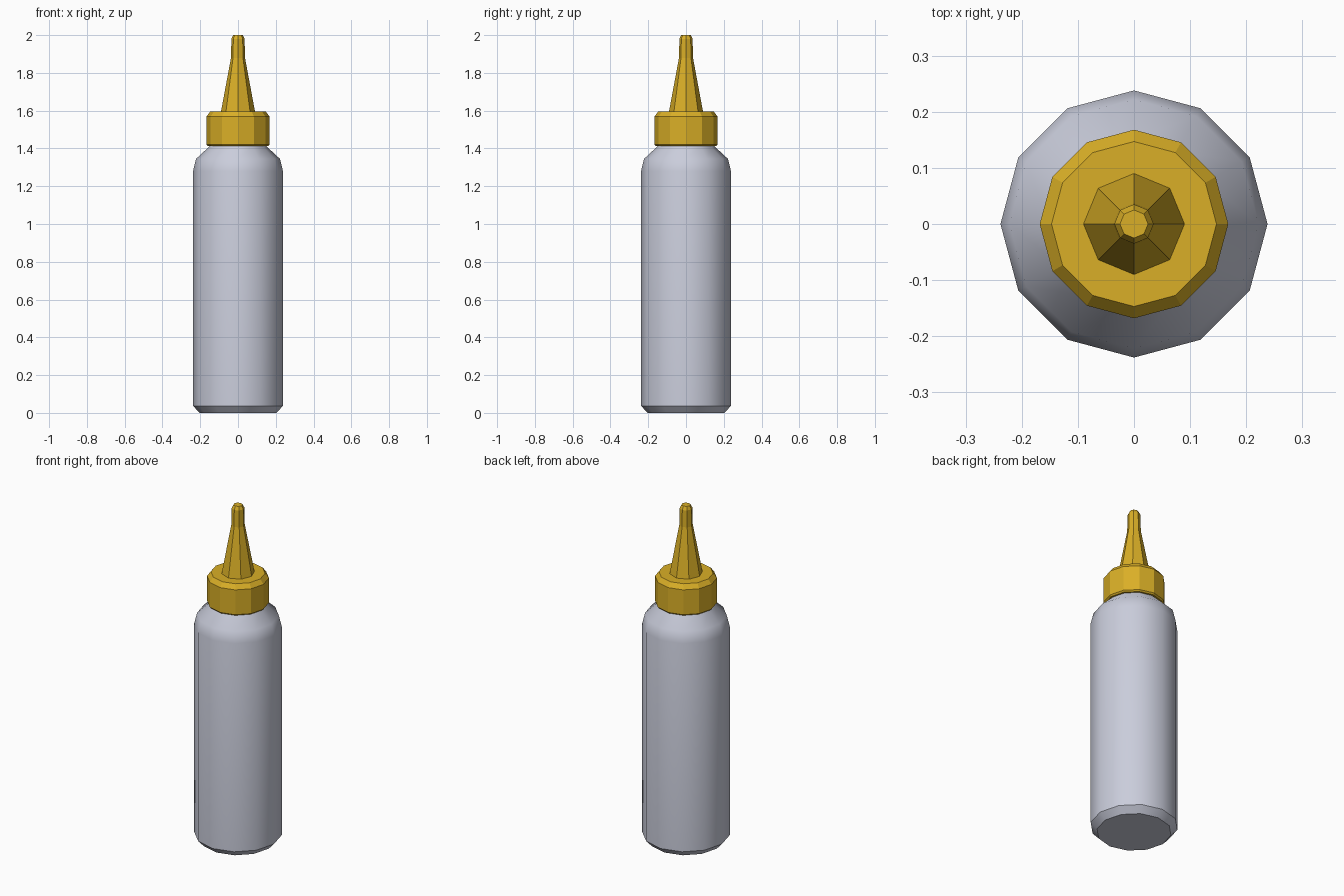
import bpy, bmesh, math

cube = bpy.data.objects.get("Cube")
if cube:
    bpy.data.objects.remove(cube, do_unlink=True)


def material(name, rgb):
    m = bpy.data.materials.new(name)
    m.use_nodes = True
    m.diffuse_color = (*rgb, 1)
    m.node_tree.nodes["Principled BSDF"].inputs["Base Color"].default_value = (*rgb, 1)
    return m


def turned(name, profile, sides, mat):
    """Closed lathe shape from (radius, height) points."""
    bm = bmesh.new()
    rings = []
    for r, z in profile:
        angles = [math.tau * i / sides for i in range(sides)]
        rings.append([bm.verts.new((r * math.cos(a), r * math.sin(a), z)) for a in angles])
    for low, high in zip(rings, rings[1:]):
        for i in range(sides):
            j = (i + 1) % sides
            bm.faces.new((low[i], low[j], high[j], high[i]))
    bm.faces.new(rings[0][::-1])
    bm.faces.new(rings[-1])
    mesh = bpy.data.meshes.new(name)
    bm.to_mesh(mesh)
    bm.free()
    mesh.materials.append(mat)
    obj = bpy.data.objects.new(name, mesh)
    bpy.context.collection.objects.link(obj)
    return obj


grey = material("pale grey plastic", (0.59, 0.61, 0.71))
gold = material("golden yellow plastic", (0.70, 0.43, 0.02))

# Bottle with bevelled foot and rounded shoulder
bottle = turned("bottle", [(0.203, 0), (0.238, 0.037), (0.238, 1.28), (0.222, 1.345),
                           (0.15, 1.412), (0.14, 1.45)], 12, grey)

# Screw cap with bevelled rims
turned("screw_cap", [(0.16, 1.412), (0.168, 1.42), (0.168, 1.568), (0.147, 1.595)], 12, gold)

# Tapered nozzle with a straight tip
turned("nozzle", [(0.091, 1.59), (0.037, 1.88), (0.035, 1.98), (0.025, 2.0)], 8, gold)

# Smooth the bottle wall, keeping the foot crisp
bpy.ops.object.select_all(action="DESELECT")
bottle.select_set(True)
bpy.context.view_layer.objects.active = bottle
bpy.ops.object.shade_smooth_by_angle(angle=math.radians(40))
